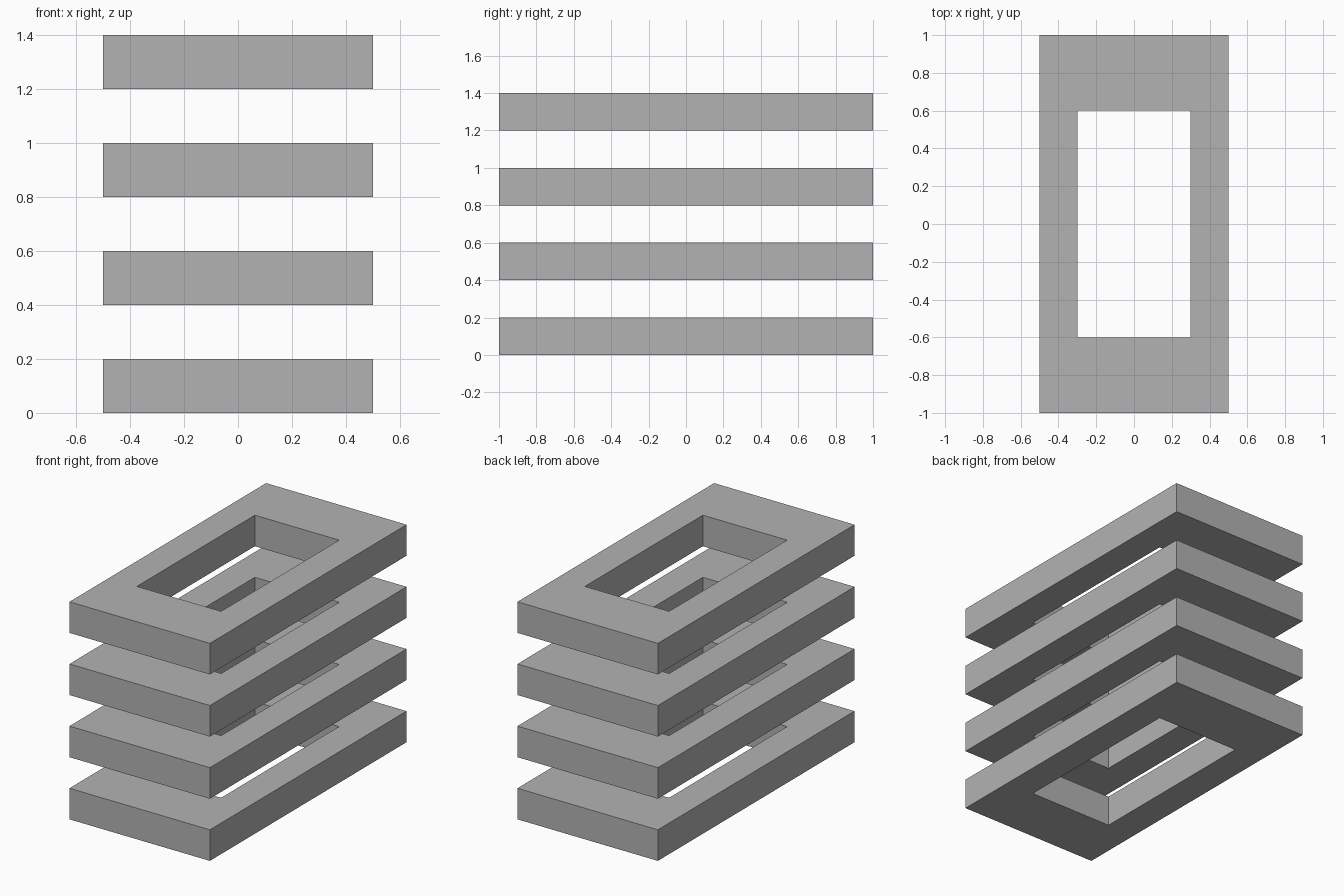
import bpy
import bmesh

if "Cube" in bpy.data.objects:
    bpy.data.objects.remove(bpy.data.objects["Cube"])

grey = bpy.data.materials.new("plain_grey")
grey.diffuse_color = (0.45, 0.45, 0.45, 1.0)
grey.use_nodes = True
grey.node_tree.nodes["Principled BSDF"].inputs["Base Color"].default_value = grey.diffuse_color

OUTER = (0.5, 1.0)   # half sizes of the frame
INNER = (0.3, 0.6)   # half sizes of the opening
THICK = 0.2
STEP = 0.4


def rectangle(bm, half, z):
    hx, hy = half
    return [bm.verts.new((sx * hx, sy * hy, z))
            for sx, sy in ((-1, -1), (1, -1), (1, 1), (-1, 1))]


def add_frame(name, z):
    bm = bmesh.new()
    # four mitred quads around the opening, then raised to full thickness
    outer, inner = rectangle(bm, OUTER, 0), rectangle(bm, INNER, 0)
    for i in range(4):
        j = (i + 1) % 4
        bm.faces.new((outer[i], outer[j], inner[j], inner[i]))
    raised = bmesh.ops.extrude_face_region(bm, geom=bm.faces[:], use_keep_orig=True)
    top = [v for v in raised["geom"] if isinstance(v, bmesh.types.BMVert)]
    bmesh.ops.translate(bm, verts=top, vec=(0, 0, THICK))
    bmesh.ops.recalc_face_normals(bm, faces=bm.faces[:])
    mesh = bpy.data.meshes.new(name)
    bm.to_mesh(mesh)
    bm.free()
    mesh.materials.append(grey)
    obj = bpy.data.objects.new(name, mesh)
    obj.location.z = z
    bpy.context.collection.objects.link(obj)


# stack of four identical frames
for level in range(4):
    add_frame(f"rectangular_frame_{level + 1}", level * STEP)
